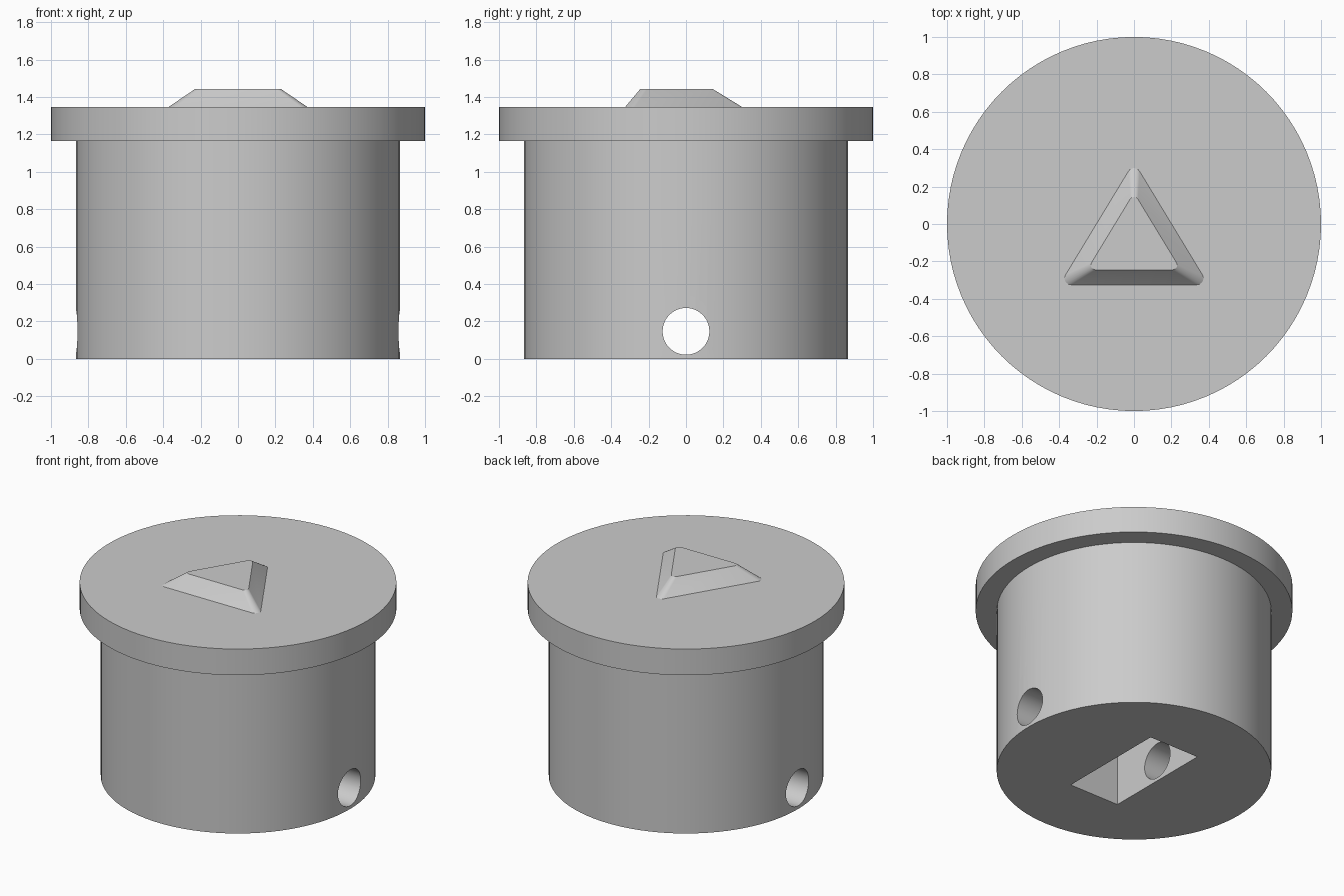
import bpy
import bmesh
from math import sin, cos, pi, radians

cube = bpy.data.objects.get("Cube")
if cube:
    bpy.data.objects.remove(cube, do_unlink=True)

grey = bpy.data.materials.new("plain grey")
grey.use_nodes = True
grey.diffuse_color = (0.6, 0.6, 0.6, 1)
grey.node_tree.nodes["Principled BSDF"].inputs["Base Color"].default_value = (0.6, 0.6, 0.6, 1)


def loft(name, rings, cap_start=True):
    """Skin a stack of matching rings and cap the ends."""
    bm = bmesh.new()
    loops = [[bm.verts.new(p) for p in ring] for ring in rings]
    for low, high in zip(loops, loops[1:]):
        for i in range(len(low)):
            j = (i + 1) % len(low)
            bm.faces.new((low[i], low[j], high[j], high[i]))
    if cap_start:
        bm.faces.new(loops[0][::-1])
    bm.faces.new(loops[-1])
    mesh = bpy.data.meshes.new(name)
    bm.to_mesh(mesh)
    bm.free()
    mesh.materials.append(grey)
    obj = bpy.data.objects.new(name, mesh)
    bpy.context.collection.objects.link(obj)
    return obj


def circle(radius, z, sides=96):
    return [(radius * cos(2 * pi * i / sides), radius * sin(2 * pi * i / sides), z)
            for i in range(sides)]


def rounded_triangle(half_width, base_y, apex_y, radius, z, steps=6):
    """Triangle outline given by the centres of its corner arcs."""
    corners = [(half_width, base_y, -90, 31.3), (0, apex_y, 31.3, 148.7),
               (-half_width, base_y, 148.7, 270)]
    points = []
    for x, y, start, end in corners:
        for i in range(steps + 1):
            a = radians(start + (end - start) * i / steps)
            points.append((x + radius * cos(a), y + radius * sin(a), z))
    return points


def cut(target, cutter):
    """Subtract a cutter from the target, then discard it."""
    cutter.hide_render = True
    mod = target.modifiers.new("cut", 'BOOLEAN')
    mod.operation = 'DIFFERENCE'
    mod.solver = 'EXACT'
    mod.object = cutter
    bpy.context.view_layer.objects.active = target
    bpy.ops.object.modifier_apply(modifier=mod.name)
    bpy.data.objects.remove(cutter, do_unlink=True)


def smooth(obj):
    bpy.ops.object.select_all(action='DESELECT')
    obj.select_set(True)
    bpy.context.view_layer.objects.active = obj
    bpy.ops.object.shade_smooth_by_angle(angle=radians(30))


# Round plug with a wider flange on top
BODY, RIM, STEP, TOP = 0.867, 1.0, 1.165, 1.347
body = loft("flanged_plug", [circle(BODY, 0), circle(BODY, STEP),
                             circle(RIM, STEP), circle(RIM, TOP)])

# Rectangular socket in the underside
bpy.ops.mesh.primitive_cube_add(size=1, location=(0, 0, 0.35))
socket = bpy.context.object
socket.name = "socket_cutter"
socket.scale = (0.385, 0.785, 0.9)
socket.data.materials.append(grey)
cut(body, socket)

# Cross pin hole running from side to side
bpy.ops.mesh.primitive_cylinder_add(vertices=48, radius=0.125, depth=3,
                                    location=(0, 0, 0.147), rotation=(0, pi / 2, 0))
pin = bpy.context.object
pin.name = "pin_hole_cutter"
pin.data.materials.append(grey)
cut(body, pin)
smooth(body)

# Raised triangular pointer with sloping sides
pointer = loft("triangle_pointer",
               [rounded_triangle(0.336, -0.29, 0.264, 0.035, TOP),
                rounded_triangle(0.206, -0.22, 0.119, 0.025, 1.442)],
               cap_start=False)
smooth(pointer)
